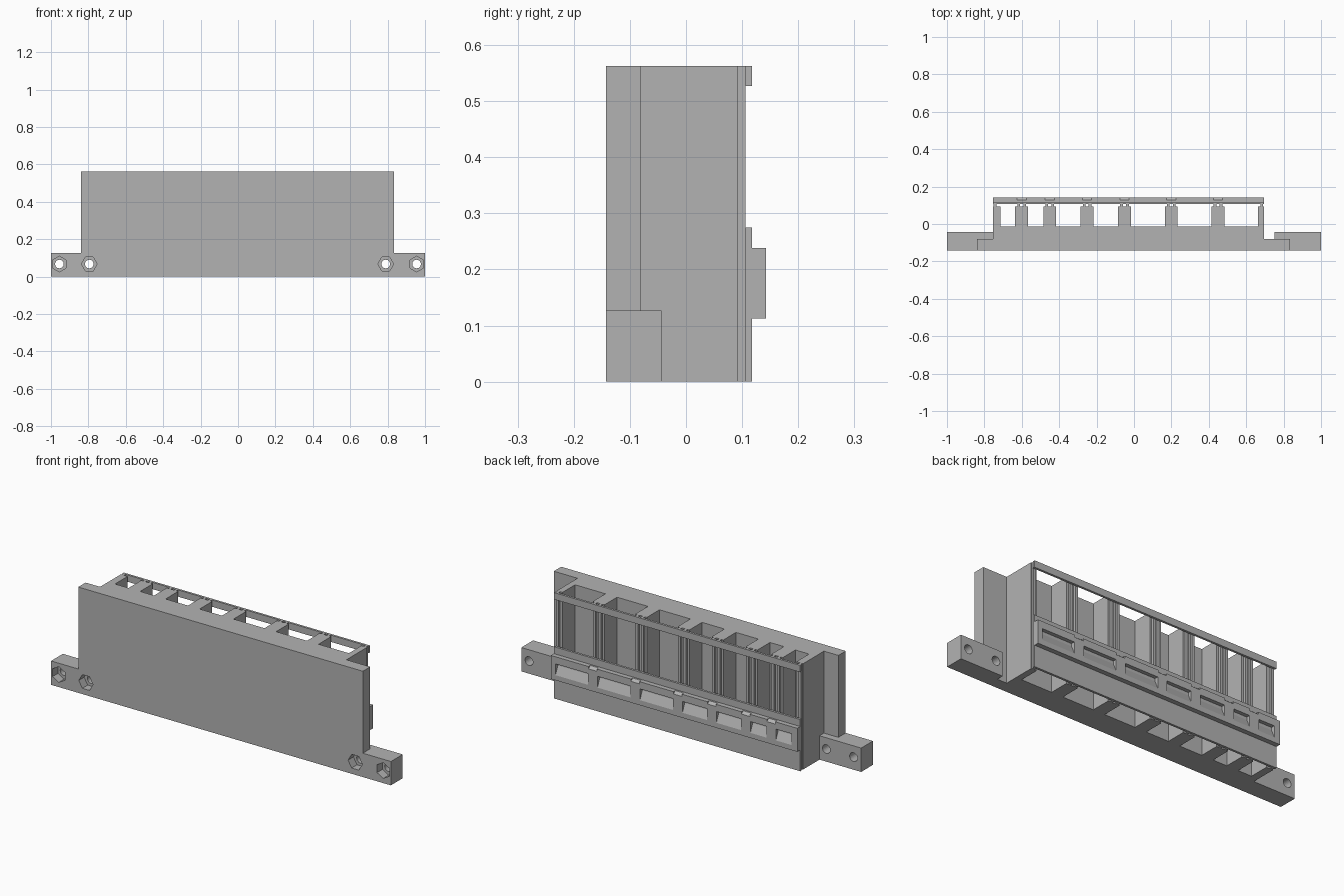
import bpy, bmesh, math
from mathutils import Matrix, Vector

if "Cube" in bpy.data.objects:
    bpy.data.objects.remove(bpy.data.objects["Cube"])

grey = bpy.data.materials.new("plain grey")
grey.diffuse_color = (0.45, 0.45, 0.45, 1)
grey.use_nodes = True
grey.node_tree.nodes["Principled BSDF"].inputs["Base Color"].default_value = grey.diffuse_color


def prism(name, pts, axis, lo, hi):
    """Extrude a 2D outline along x (y,z points), y (x,z points) or z (x,y points)."""
    place = {"x": lambda p: (lo, p[0], p[1]),
             "y": lambda p: (p[0], lo, p[1]),
             "z": lambda p: (p[0], p[1], lo)}[axis]
    bm = bmesh.new()
    face = bm.faces.new([bm.verts.new(place(p)) for p in pts])
    ext = bmesh.ops.extrude_face_region(bm, geom=[face])
    shift = Vector([hi - lo if a == axis else 0 for a in "xyz"])
    bmesh.ops.translate(bm, vec=shift,
                        verts=[v for v in ext["geom"] if isinstance(v, bmesh.types.BMVert)])
    bmesh.ops.recalc_face_normals(bm, faces=bm.faces)
    mesh = bpy.data.meshes.new(name)
    bm.to_mesh(mesh)
    bm.free()
    mesh.materials.append(grey)
    ob = bpy.data.objects.new(name, mesh)
    bpy.context.collection.objects.link(ob)
    return ob


def box(name, x0, x1, y0, y1, z0, z1):
    return prism(name, [(x0, y0), (x1, y0), (x1, y1), (x0, y1)], "z", z0, z1)


def ring(cx, cz, r, n, turn=0):
    return [(cx + r * math.cos(turn + 2 * math.pi * i / n),
             cz + r * math.sin(turn + 2 * math.pi * i / n)) for i in range(n)]


def cut(ob, cutters):
    """Subtract every cutter, then remove it."""
    bpy.context.view_layer.objects.active = ob
    for c in cutters:
        mod = ob.modifiers.new("cut", "BOOLEAN")
        mod.operation, mod.solver, mod.object = "DIFFERENCE", "EXACT", c
        bpy.ops.object.modifier_apply(modifier=mod.name)
        bpy.data.objects.remove(c)


FRONT, TOP = -0.143, 0.563
LEFT, RIGHT = -0.755, 0.695
HOLE_Z = 0.067
# x ranges of the dividers
dividers = [(LEFT, -0.715), (-0.635, -0.567), (-0.485, -0.417), (-0.285, -0.217),
            (-0.085, -0.017), (0.165, 0.233), (0.415, 0.483), (0.662, RIGHT)]
bays = [(a[1], b[0]) for a, b in zip(dividers, dividers[1:])]

# Front plate with low mounting ears
plate = prism("front_plate", [(-1, 0), (1, 0), (1, 0.127), (0.835, 0.127), (0.835, TOP),
                              (-0.84, TOP), (-0.84, 0.127), (-1, 0.127)], "y", FRONT, -0.081)
ears = [box("left_ear", -1, LEFT, -0.081, -0.044, 0, 0.127),
        box("right_ear", 0.75, 1, -0.081, -0.044, 0, 0.127)]

# Screw holes with hexagonal nut pockets
screws = [(-0.955, math.pi / 2), (-0.795, 0), (0.79, 0), (0.955, math.pi / 2)]
for x, turn in screws:
    cut(plate, [prism("nut_cutter", ring(x, HOLE_Z, 0.042, 6, turn), "y", FRONT - 0.05, FRONT + 0.045),
                prism("hole_cutter", ring(x, HOLE_Z, 0.023, 24), "y", -0.2, 0)])
    cut(ears[x > 0], [prism("hole_cutter", ring(x, HOLE_Z, 0.023, 24), "y", -0.2, 0)])

# Comb-shaped body: solid back with open bays between dividers
comb = [(RIGHT, -0.081), (LEFT, -0.081)]
for a, b in dividers:
    comb += [(a, -0.013), (a, 0.093), (b, 0.093), (b, -0.013)]
comb = [p for p in comb if p not in ((LEFT, -0.013), (RIGHT, -0.013))]
prism("divider_body", comb, "z", 0, TOP)

# Thin fins on the divider ends
for i, (a, b) in enumerate(dividers):
    mid = (a + b) / 2
    spots = [a + 0.012] if i == 0 else [b - 0.012] if i == 7 else [mid - 0.016, mid + 0.016]
    for x in spots:
        box("divider_fin", x - 0.007, x + 0.007, 0.093, 0.106, 0, TOP)

# Rear top rail and lower panel
box("top_rail", LEFT, RIGHT, 0.106, 0.118, 0.527, TOP)
box("lower_panel", LEFT, RIGHT, 0.106, 0.118, 0, 0.275)

# Label bar with a sloping recess per bay and notches above the dividers
bar = box("label_bar", LEFT, RIGHT, 0.118, 0.143, 0.113, 0.238)
slope = [(0.15, 0.2), (0.123, 0.2), (0.123, 0.185), (0.143, 0.14), (0.15, 0.14)]
cut(bar, [prism("label_cutter", slope, "x", a - 0.006, b + 0.006) for a, b in bays])
notch = [(0.128, 0.25), (0.128, 0.238), (0.143, 0.226), (0.15, 0.226), (0.15, 0.25)]
cut(bar, [prism("notch_cutter", notch, "x", (a + b) / 2 - 0.025, (a + b) / 2 + 0.025)
          for a, b in dividers[1:-1]])
